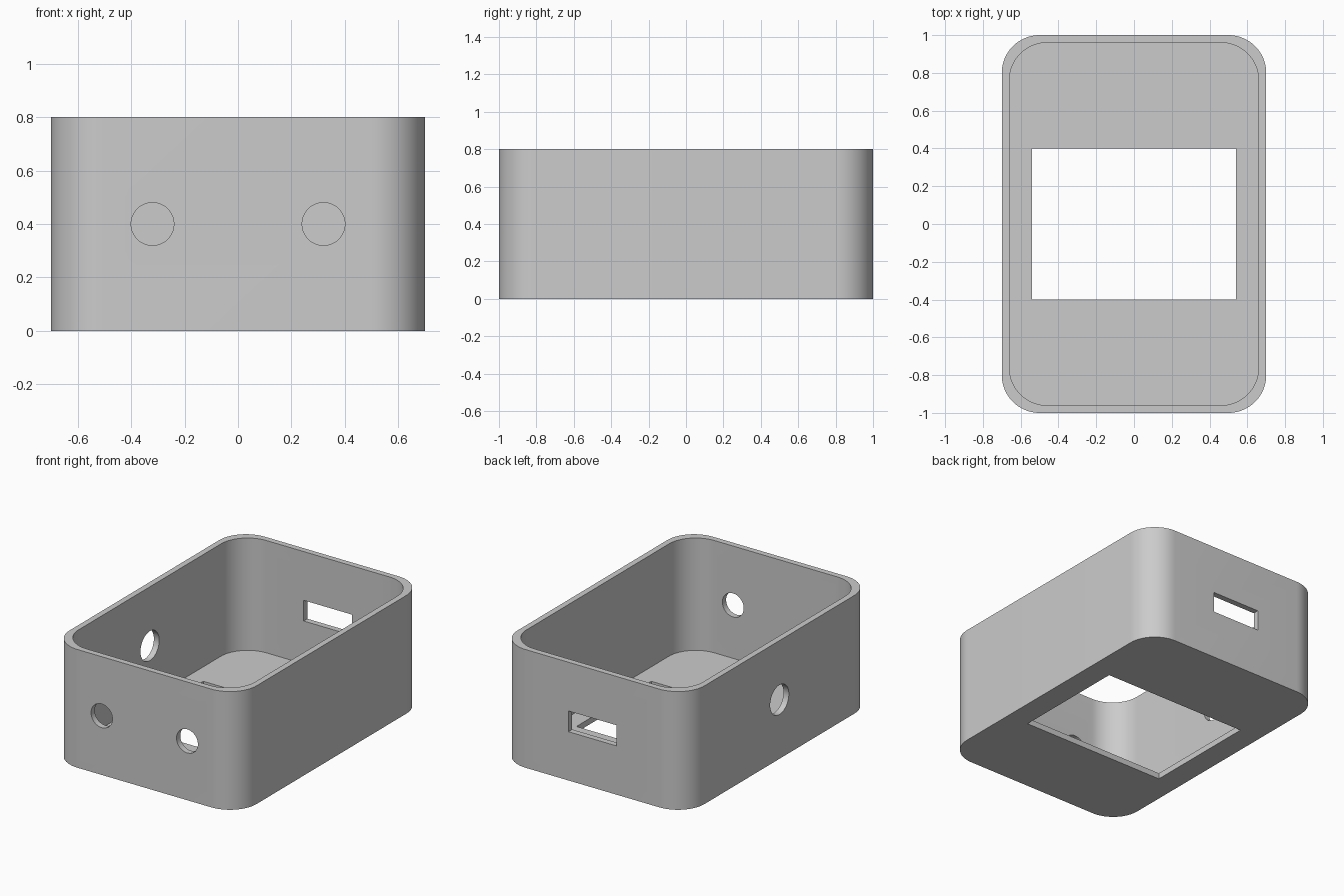
import bpy
import bmesh
from math import sin, cos, pi
from mathutils import Matrix, Vector

cube = bpy.data.objects.get("Cube")
if cube:
    bpy.data.objects.remove(cube, do_unlink=True)

WIDTH, DEPTH, HEIGHT = 1.4, 2.0, 0.8
WALL, RADIUS = 0.04, 0.2
MID = HEIGHT / 2

grey = bpy.data.materials.new("light grey plastic")
grey.use_nodes = True
colour = (0.6, 0.6, 0.6, 1)
grey.diffuse_color = colour
grey.node_tree.nodes["Principled BSDF"].inputs["Base Color"].default_value = colour


def make_object(name, bm):
    bmesh.ops.recalc_face_normals(bm, faces=bm.faces)
    mesh = bpy.data.meshes.new(name)
    bm.to_mesh(mesh)
    bm.free()
    mesh.materials.append(grey)
    obj = bpy.data.objects.new(name, mesh)
    bpy.context.collection.objects.link(obj)
    return obj


def rounded_block(name, width, depth, bottom, top, radius, steps=16):
    """Upright block with rounded vertical corners."""
    bm = bmesh.new()
    verts = []
    for quarter, (sx, sy) in enumerate([(1, 1), (-1, 1), (-1, -1), (1, -1)]):
        for i in range(steps + 1):
            a = (quarter + i / steps) * pi / 2
            verts.append(bm.verts.new((sx * (width / 2 - radius) + radius * cos(a),
                                       sy * (depth / 2 - radius) + radius * sin(a),
                                       bottom)))
    base = bm.faces.new(verts)
    grown = bmesh.ops.extrude_face_region(bm, geom=[base])["geom"]
    lifted = [g for g in grown if isinstance(g, bmesh.types.BMVert)]
    bmesh.ops.translate(bm, verts=lifted, vec=(0, 0, top - bottom))
    return make_object(name, bm)


def box(name, centre, size):
    bm = bmesh.new()
    bmesh.ops.create_cube(bm, size=1, matrix=Matrix.Translation(centre)
                          @ Matrix.Diagonal(Vector(size).to_4d()))
    return make_object(name, bm)


def round_cutter(name, centre, radius, axis):
    """Cylinder lying along the X or Y axis."""
    turn = Matrix.Rotation(pi / 2, 4, "Y" if axis == "X" else "X")
    bm = bmesh.new()
    bmesh.ops.create_cone(bm, cap_ends=True, segments=64, radius1=radius,
                          radius2=radius, depth=0.3,
                          matrix=Matrix.Translation(centre) @ turn)
    return make_object(name, bm)


# Outer shell
case = rounded_block("enclosure", WIDTH, DEPTH, 0, HEIGHT, RADIUS)

# Cavity, floor window, rear slot and round holes
cutters = [
    rounded_block("cavity_cutter", WIDTH - 2 * WALL, DEPTH - 2 * WALL,
                  WALL, HEIGHT + 0.2, RADIUS),
    box("window_cutter", (0, 0, 0), (1.08, 0.8, 0.3)),
    box("slot_cutter", (0, DEPTH / 2, MID), (0.36, 0.3, 0.14)),
    round_cutter("side_hole_cutter", (-WIDTH / 2, 0, MID), 0.1, "X"),
]
for side in (-1, 1):
    cutters.append(round_cutter("front_hole_cutter",
                                (side * 0.32, -DEPTH / 2, MID), 0.08, "Y"))

bpy.ops.object.select_all(action="DESELECT")
bpy.context.view_layer.objects.active = case
case.select_set(True)
for cutter in cutters:
    cutter.hide_render = True
    cut = case.modifiers.new(cutter.name, "BOOLEAN")
    cut.operation = "DIFFERENCE"
    cut.solver = "EXACT"
    cut.object = cutter
    bpy.ops.object.modifier_apply(modifier=cut.name)
for cutter in cutters:
    bpy.data.objects.remove(cutter, do_unlink=True)

# Smooth corners and holes, crisp rims
bpy.ops.object.shade_smooth_by_angle(angle=pi / 6)
